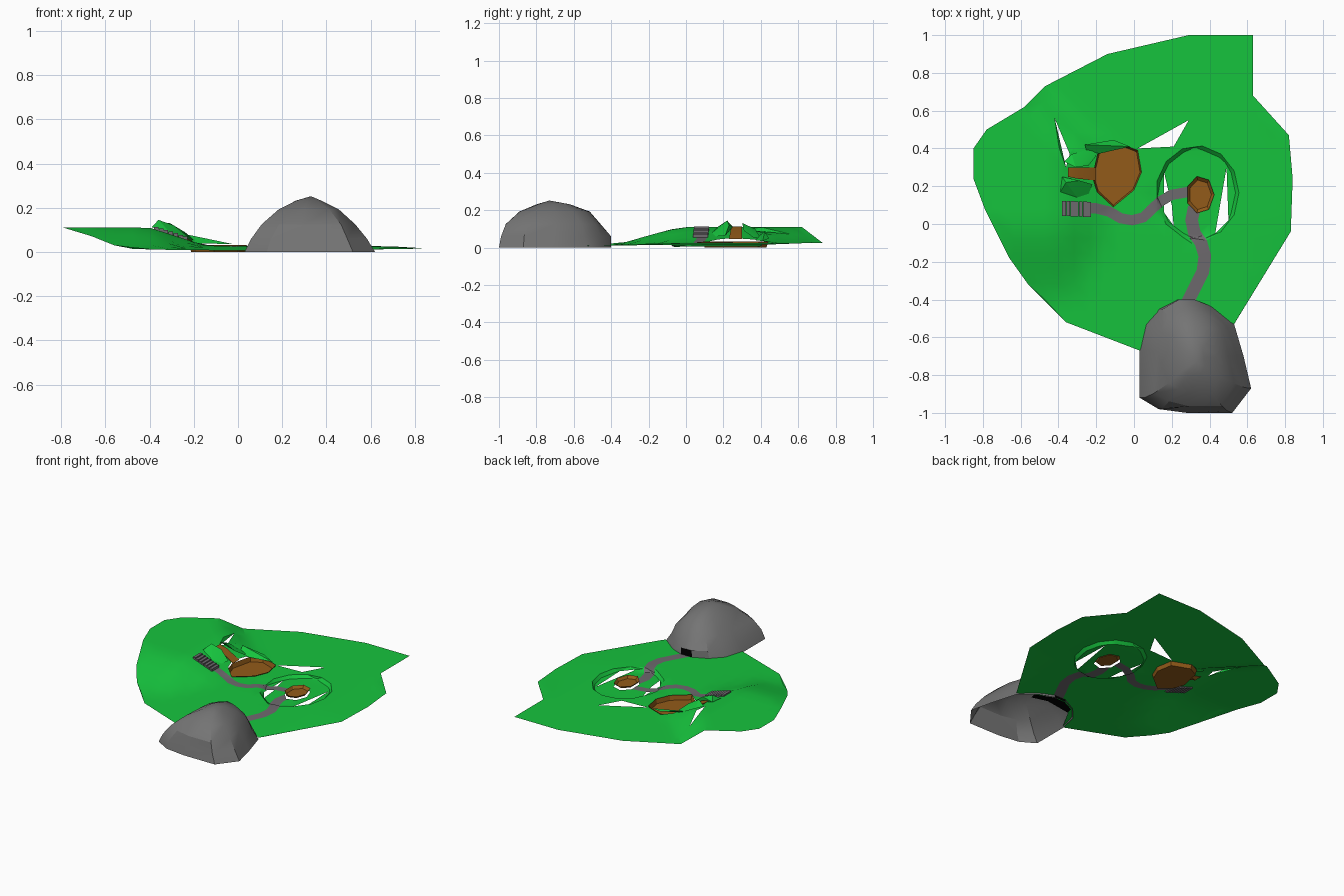
import bpy, bmesh, math, random
from mathutils import Vector
from mathutils.geometry import delaunay_2d_cdt

random.seed(4)
cube = bpy.data.objects.get("Cube")
if cube:
    bpy.data.objects.remove(cube)


def material(name, color):
    m = bpy.data.materials.new(name)
    m.use_nodes = True
    m.diffuse_color = (*color, 1)
    m.node_tree.nodes["Principled BSDF"].inputs["Base Color"].default_value = (*color, 1)
    return m


GRASS = material("grass green", (0.008, 0.55, 0.047))
STONE = material("stone gray", (0.175, 0.175, 0.175))
PATH = material("path gray", (0.155, 0.142, 0.155))
MUD = material("mud brown", (0.29, 0.105, 0.01))
DARK = material("cave black", (0.0, 0.0, 0.0))


def make(name, bm, mats, angle=30):
    me = bpy.data.meshes.new(name)
    bm.to_mesh(me)
    bm.free()
    for m in mats:
        me.materials.append(m)
    ob = bpy.data.objects.new(name, me)
    bpy.context.collection.objects.link(ob)
    bpy.ops.object.select_all(action="DESELECT")
    ob.select_set(True)
    bpy.context.view_layer.objects.active = ob
    bpy.ops.object.shade_smooth_by_angle(angle=math.radians(angle))


def face_up(bm):
    bmesh.ops.recalc_face_normals(bm, faces=bm.faces)
    if sum(f.normal.z * f.calc_area() for f in bm.faces) < 0:
        bmesh.ops.reverse_faces(bm, faces=bm.faces)


def ramp(v, a, b):
    return max(0.0, min(1.0, (v - a) / (b - a)))


def inside(p, poly):
    hit = False
    for a, b in zip(poly, poly[1:] + poly[:1]):
        if (a[1] > p[1]) != (b[1] > p[1]):
            if p[0] < a[0] + (p[1] - a[1]) * (b[0] - a[0]) / (b[1] - a[1]):
                hit = not hit
    return hit


def ellipse(cx, cy, rx, ry, n):
    return [(cx + rx * math.cos(math.tau * i / n), cy + ry * math.sin(math.tau * i / n))
            for i in range(n)]


def ribbon(points, width):
    left, right = [], []
    pts = [Vector(p) for p in points]
    for i, p in enumerate(pts):
        d = (pts[min(i + 1, len(pts) - 1)] - pts[max(i - 1, 0)]).normalized()
        side = Vector((-d.y, d.x)) * width / 2
        left.append(tuple(p + side))
        right.append(tuple(p - side))
    return left + right[::-1]


# Terrain height: a plateau on one side, flat ground, and a sunken ring
RING = (0.335, 0.165, 0.225, 0.255)


def height(x, y):
    base = 0.026 + 0.03 * min(0, y) - 0.01 * ramp(x, 0.6, 0.84) * ramp(y, 0.65, 0.45)
    hill = min(ramp(x - 0.5 * min(0, y), -0.14, -0.4), ramp(y, -0.37, -0.03),
               ramp(x + y, 0.26, 0.04))
    z = base + (0.11 - base) * hill
    q = math.hypot((x - RING[0]) / RING[2], (y - RING[1]) / RING[3])
    return z - 0.02 * ramp(q, 0.98, 0.93)


outline = [(-.85, .40), (-.85, .24), (-.79, .08), (-.66, -.18), (-.56, -.32),
           (-.36, -.52), (.03, -.67), (.14, -.47), (.32, -.42), (.53, -.53), (.83, -.04),
           (.84, .24), (.82, .47), (.63, .68), (.63, 1.0), (.29, 1.0), (-.14, .90),
           (-.47, .73), (-.58, .62), (-.78, .50)]
pond = [(-.11, .44), (.02, .39), (.04, .275), (0, .18), (-.11, .09),
        (-.195, .17), (-.22, .25), (-.185, .40)]
small_pond = ellipse(0.35, 0.155, 0.075, 0.1, 7)
holes = [pond, small_pond,
         [(.02, .40), (.29, .55), (.21, .41)],
         [(-.42, .56), (-.34, .37), (-.36, .30)],
         [(.16, .27), (.20, .10), (.21, -.01), (.16, .06)],
         [(.49, .30), (.50, .02), (.43, -.05)]]
paths = [ribbon([(-.27, .082), (-.2, .083), (-.13, .065), (-.07, .03), (-.01, .02), (.05, .035),
                 (.09, .075), (.14, .12), (.2, .155), (.29, .17)], .055),
         ribbon([(.32, .09), (.305, .02), (.32, -.05), (.355, -.1), (.375, -.17), (.365, -.25),
                 (.325, -.33), (.28, -.42)], .068)]

# Ground sheet with the holes cut out and the paths as coloured faces
loops = [outline, *holes, *paths, ellipse(RING[0], RING[1], RING[2] * 0.98, RING[3] * 0.98, 13),
         ellipse(RING[0], RING[1], RING[2] * 0.9, RING[3] * 0.9, 13)]
coords, edges = [], []
for loop in loops:
    start, n = len(coords), len(loop)
    coords += [Vector(p) for p in loop]
    edges += [(start + i, start + (i + 1) % n) for i in range(n)]
coords += [Vector((i * 0.08 + 0.003, j * 0.08 + 0.005))
           for i in range(-11, 12) for j in range(-9, 14)]
points, _, tris, *_ = delaunay_2d_cdt(coords, edges, [], 0, 1e-5)
bm = bmesh.new()
verts = [bm.verts.new((p.x, p.y, height(p.x, p.y))) for p in points]
for t in tris:
    c = sum((points[i] for i in t), Vector((0, 0))) / len(t)
    on_path = any(inside(c, p) for p in paths) and not inside(c, small_pond)
    if inside(c, outline) and (on_path or not any(inside(c, h) for h in holes)):
        f = bm.faces.new([verts[i] for i in t])
        f.material_index = int(on_path)
bmesh.ops.delete(bm, geom=[v for v in bm.verts if not v.link_faces], context="VERTS")
face_up(bm)
make("ground", bm, [GRASS, PATH], 25)


# Stacked rings shared by the basins and the rock; layers are (x scale, y scale, z)
def stack(bm, poly, centre, layers, jitter=0):
    rings = []
    for sx, sy, z in layers:
        ring = []
        for x, y in poly:
            k = 1 + (random.uniform(-jitter, jitter) if z else 0)
            ring.append(bm.verts.new((centre[0] + (x - centre[0]) * k * sx,
                                      centre[1] + (y - centre[1]) * k * sy, z)))
        rings.append(ring)
    for a, b in zip(rings, rings[1:]):
        for i in range(len(a)):
            j = (i + 1) % len(a)
            bm.faces.new((a[i], a[j], b[j], b[i]))
    return rings


for name, poly, centre, layers in (
        ("large_basin", pond, (-.09, .265), [(1, 1, .032), (.94, .94, 0)]),
        ("small_basin", small_pond, (.35, .155), [(1, 1, .03), (.8, .8, .012)])):
    bm = bmesh.new()
    bm.faces.new(stack(bm, poly, centre, layers)[-1])
    face_up(bm)
    make(name, bm, [MUD], 15)

# Rock mound, open below, with a dark upright cave mouth facing the path
rock = [(.03, -.67), (.03, -.92), (.13, -.98), (.28, -1.0), (.52, -1.0), (.62, -.87),
        (.58, -.70), (.53, -.53), (.42, -.44), (.32, -.40), (.23, -.40), (.13, -.45), (.06, -.53)]
bm = bmesh.new()
top = stack(bm, rock, (.32, -.71),
            [(1, 1, 0), (.86, .95, .06), (.7, .84, .125), (.46, .62, .193), (.2, .29, .232)],
            0.06)[-1]
peak = bm.verts.new((.33, -.73, .252))
for a, b in zip(top, top[1:] + top[:1]):
    bm.faces.new((a, b, peak))
face_up(bm)
for f in bm.faces:
    c = f.calc_center_median()
    if c.z < 0.05 and c.y > -.45 and .24 < c.x < .31:
        f.material_index = 1
        for v in f.verts:
            v.co.y = -.40
make("rock_mound", bm, [STONE, DARK], 28)

# Dark cave floor along the back of the rock
bm = bmesh.new()
bm.faces.new([bm.verts.new((x, y, .002)) for x, y in
              [(.44, -.46), (.32, -.41), (.23, -.41), (.14, -.455), (.13, -.50), (.32, -.47),
               (.43, -.50)]])
face_up(bm)
make("cave_floor", bm, [DARK])

# Steps following the slope
bm = bmesh.new()
for i in range(7):
    x, y = -.37 + .022 * i, .083 - .001 * i
    made = bmesh.ops.create_cube(bm, size=1)["verts"]
    bmesh.ops.scale(bm, vec=(.0205, .08, .022), verts=made)
    bmesh.ops.translate(bm, vec=(x, y, height(x, y) + .002), verts=made)
make("steps", bm, [PATH])


# Faceted banks beside the stream bed
def hull(name, pts, mat):
    bm = bmesh.new()
    for p in pts:
        bm.verts.new(p)
    bmesh.ops.convex_hull(bm, input=bm.verts)
    make(name, bm, [mat], 15)


hull("stream_bed", [(-.35, .25, .114), (-.35, .30, .114), (-.30, .24, .10), (-.30, .30, .10),
                    (-.20, .23, .045), (-.20, .30, .045), (-.28, .27, .05)], MUD)
hull("front_bank", [(-.39, .17, .112), (-.36, .22, .145), (-.38, .25, .112), (-.29, .23, .12),
                    (-.24, .16, .06), (-.22, .21, .065), (-.30, .14, .08)], GRASS)
hull("back_bank", [(-.37, .33, .112), (-.31, .30, .132), (-.24, .31, .09), (-.20, .36, .055),
                   (-.33, .37, .10), (-.22, .40, .05)], GRASS)
hull("basin_edge", [(-.26, .42, .085), (-.25, .38, .055), (-.195, .37, .04), (-.19, .42, .07),
                    (-.11, .445, .05), (-.02, .41, .035)], GRASS)
